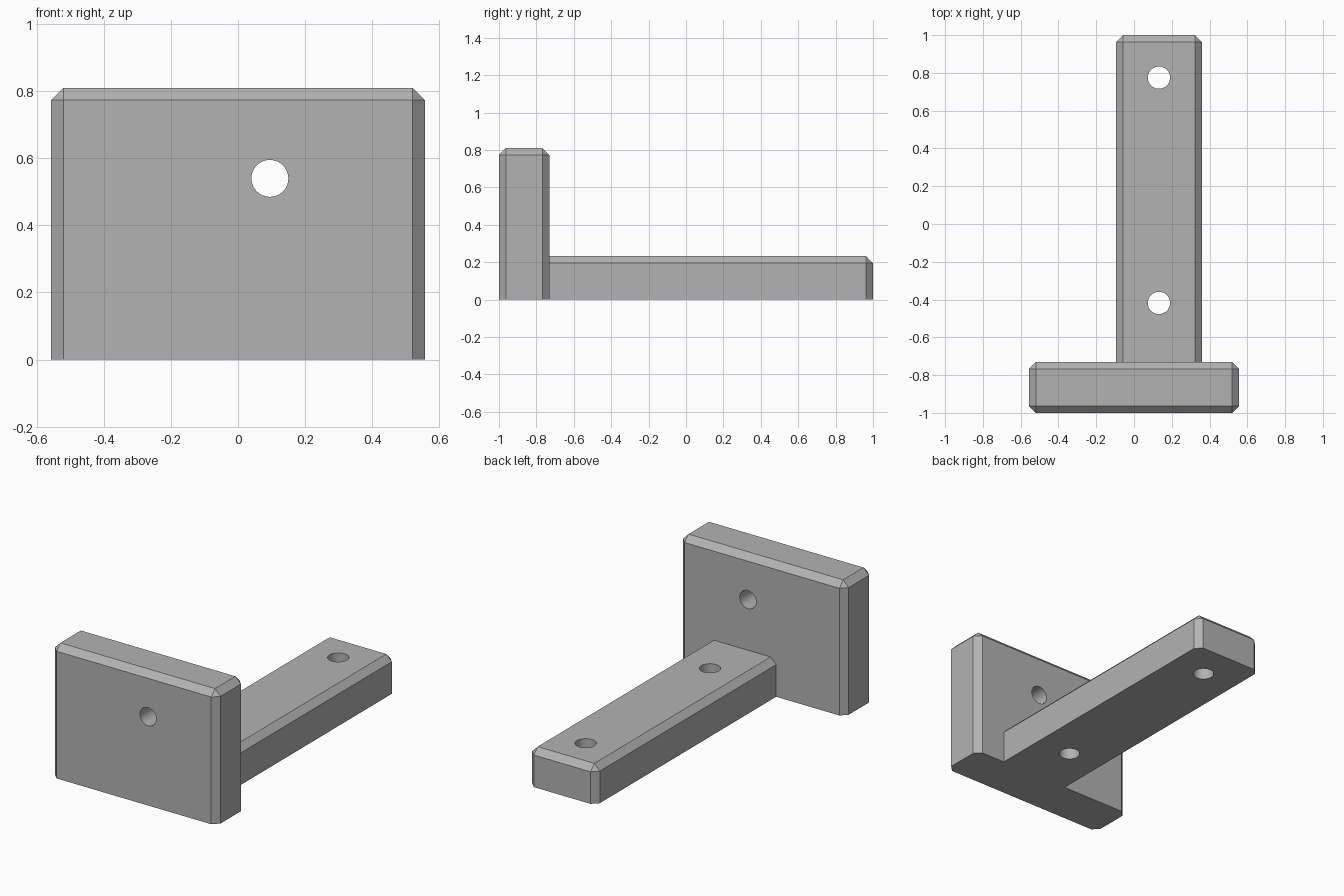
import bpy, bmesh
from math import radians
from mathutils import Vector

if "Cube" in bpy.data.objects:
    bpy.data.objects.remove(bpy.data.objects["Cube"], do_unlink=True)

CHAMFER = 0.037

grey = bpy.data.materials.new("plain grey")
grey.use_nodes = True
colour = (0.45, 0.45, 0.45, 1)
grey.diffuse_color = colour
grey.node_tree.nodes["Principled BSDF"].inputs["Base Color"].default_value = colour


def chamfered_block(name, low, high, sharp):
    """Box chamfered on every edge except those on faces accepted by sharp()."""
    low, high = Vector(low), Vector(high)
    bm = bmesh.new()
    bmesh.ops.create_cube(bm, size=1)
    for v in bm.verts:
        v.co = [low[i] + (v.co[i] + 0.5) * (high[i] - low[i]) for i in range(3)]
    bm.normal_update()
    edges = [e for e in bm.edges if not any(sharp(f.normal) for f in e.link_faces)]
    bmesh.ops.bevel(bm, geom=edges, offset=CHAMFER, offset_type='OFFSET',
                    segments=1, affect='EDGES', profile=0.5)
    mesh = bpy.data.meshes.new(name)
    bm.to_mesh(mesh)
    bm.free()
    mesh.materials.append(grey)
    obj = bpy.data.objects.new(name, mesh)
    bpy.context.collection.objects.link(obj)
    return obj


def combine(target, other, operation):
    """Apply a boolean and remove the helper."""
    mod = target.modifiers.new("combine", 'BOOLEAN')
    mod.operation, mod.solver, mod.object = operation, 'EXACT', other
    bpy.context.view_layer.objects.active = target
    bpy.ops.object.modifier_apply(modifier=mod.name)
    bpy.data.objects.remove(other, do_unlink=True)


def drill(target, centre, radius, rotation=(0, 0, 0)):
    bpy.ops.mesh.primitive_cylinder_add(vertices=48, radius=radius, depth=0.6,
                                        location=centre, rotation=rotation)
    cutter = bpy.context.object
    cutter.hide_render = True
    cutter.data.materials.append(grey)
    combine(target, cutter, 'DIFFERENCE')


# Upright plate and flat arm, joined into one bracket
bracket = chamfered_block("bracket", (-0.557, -1, 0), (0.557, -0.73, 0.81),
                          lambda n: n.z < -0.5)
arm = chamfered_block("arm", (-0.095, -0.85, 0), (0.36, 1, 0.232),
                      lambda n: n.z < -0.5 or n.y < -0.5)
combine(bracket, arm, 'UNION')

# Screw holes: one through the plate, two through the arm
drill(bracket, (0.095, -0.865, 0.54), 0.055, (radians(90), 0, 0))
for y in (0.775, -0.418):
    drill(bracket, (0.132, y, 0.116), 0.059)

bpy.ops.object.select_all(action='DESELECT')
bracket.select_set(True)
bpy.context.view_layer.objects.active = bracket
bpy.ops.object.shade_smooth_by_angle(angle=radians(30))
